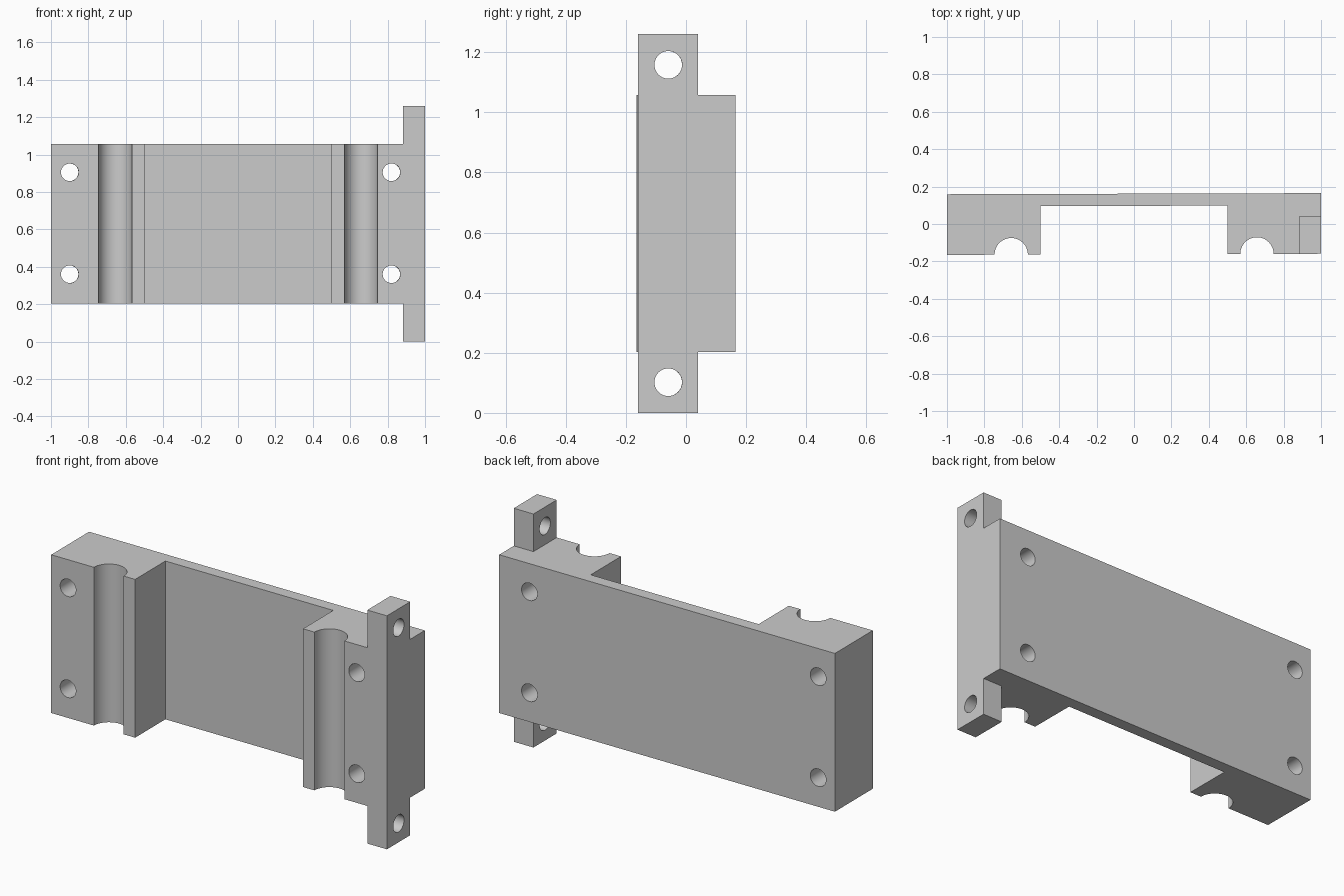
import bpy, bmesh
from math import pi, cos, sin, radians
from mathutils import Matrix

default = bpy.data.objects.get("Cube")
if default:
    bpy.data.objects.remove(default, do_unlink=True)

BACK, FRONT, WEB = 0.162, -0.162, 0.097     # depths of the bracket section
BOTTOM, TOP, HEIGHT = 0.203, 1.057, 1.26
GROOVE_X, GROOVE_R = 0.657, 0.089

grey = bpy.data.materials.new("plain grey")
grey.use_nodes = True
colour = (0.6, 0.6, 0.6, 1)
grey.diffuse_color = colour
grey.node_tree.nodes["Principled BSDF"].inputs["Base Color"].default_value = colour


def make_object(name, bm):
    mesh = bpy.data.meshes.new(name)
    bmesh.ops.recalc_face_normals(bm, faces=bm.faces)
    bm.to_mesh(mesh)
    bm.free()
    mesh.materials.append(grey)
    obj = bpy.data.objects.new(name, mesh)
    bpy.context.collection.objects.link(obj)
    return obj


def extrude_profile(name, points, low, high):
    bm = bmesh.new()
    face = bm.faces.new([bm.verts.new((x, y, low)) for x, y in points])
    result = bmesh.ops.extrude_face_region(bm, geom=[face])
    verts = [v for v in result["geom"] if isinstance(v, bmesh.types.BMVert)]
    bmesh.ops.translate(bm, verts=verts, vec=(0, 0, high - low))
    return make_object(name, bm)


def drill(name, location, axis, radius, depth):
    bm = bmesh.new()
    place = Matrix.Translation(location) @ Matrix.Rotation(pi / 2, 4, axis)
    bmesh.ops.create_cone(bm, cap_ends=True, segments=40, radius1=radius,
                          radius2=radius, depth=depth, matrix=place)
    return make_object(name, bm)


def combine(target, tool, operation):
    mod = target.modifiers.new(operation.lower(), 'BOOLEAN')
    mod.operation, mod.solver, mod.object = operation, 'EXACT', tool
    bpy.context.view_layer.objects.active = target
    bpy.ops.object.modifier_apply(modifier=mod.name)
    bpy.data.objects.remove(tool, do_unlink=True)


def groove(centre):
    steps = 28
    return [(centre - GROOVE_R * cos(pi * i / steps),
             FRONT + GROOVE_R * sin(pi * i / steps)) for i in range(steps + 1)]


# Bracket body: two thick ends with half-round grooves, joined by a thin web
profile = [(-1, BACK), (-1, FRONT), *groove(-GROOVE_X), (-0.5, FRONT), (-0.5, WEB),
           (0.5, WEB), (0.5, FRONT), *groove(GROOVE_X), (1, FRONT), (1, BACK)]
body = extrude_profile("bracket_body", profile, BOTTOM, TOP)

# Mounting flange standing proud above and below the left end
flange = extrude_profile("mounting_flange", [(0.883, FRONT), (1, FRONT),
                         (1, 0.037), (0.883, 0.037)], 0, HEIGHT)
combine(body, flange, 'UNION')

# Bolt holes through the ends, front to back
for x in (-0.9, 0.82):
    for z in (0.36, 0.905):
        combine(body, drill("bolt_hole", (x, 0, z), 'X', 0.047, 1), 'DIFFERENCE')

# Cross holes through the flange tabs
for z in (0.102, 1.158):
    combine(body, drill("tab_hole", (0.94, -0.062, z), 'Y', 0.046, 0.5), 'DIFFERENCE')

# The whole part sits very slightly turned
body.data.transform(Matrix.Rotation(0.003, 4, 'Z'))

for other in bpy.context.selected_objects:
    other.select_set(False)
body.select_set(True)
bpy.context.view_layer.objects.active = body
bpy.ops.object.shade_smooth_by_angle(angle=radians(30))
